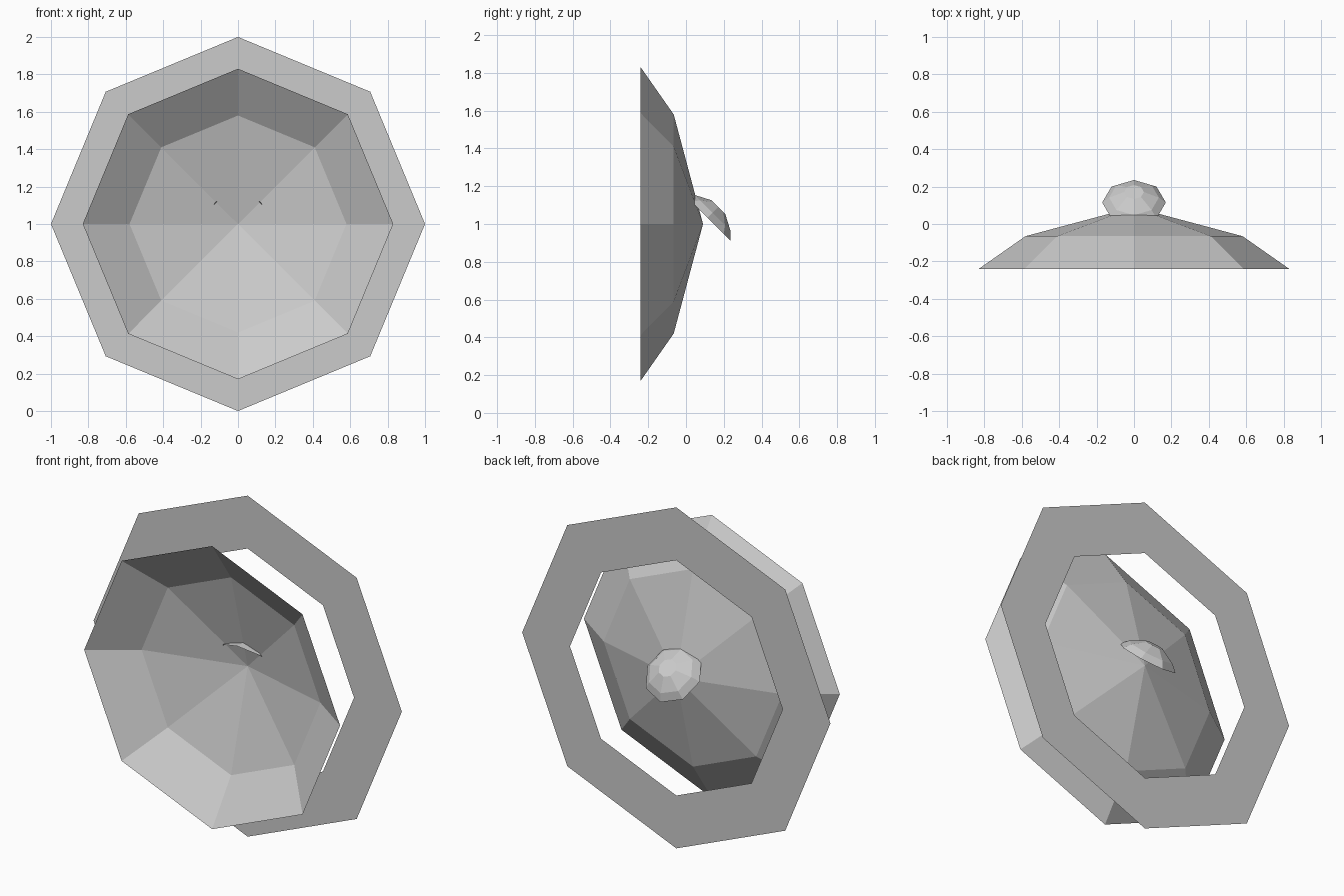
import bpy, bmesh
from math import cos, sin, pi, radians

SIDES = 8

cube = bpy.data.objects.get("Cube")
if cube:
    bpy.data.objects.remove(cube, do_unlink=True)

# Single plain grey
GREY = (0.6, 0.6, 0.6, 1.0)
grey = bpy.data.materials.new("plain_grey")
grey.use_nodes = True
grey.diffuse_color = GREY
grey.node_tree.nodes["Principled BSDF"].inputs["Base Color"].default_value = GREY


def lathe(name, profile, location, tilt, cap=False):
    """Eight-sided shell from (radius, height) points; radius 0 makes a tip."""
    bm = bmesh.new()
    rings = []
    for radius, height in profile:
        count = SIDES if radius else 1
        rings.append([bm.verts.new((radius * cos(2 * pi * i / SIDES),
                                    radius * sin(2 * pi * i / SIDES), height))
                      for i in range(count)])
    for low, high in zip(rings, rings[1:]):
        for i in range(SIDES):
            j = (i + 1) % SIDES
            if len(high) == 1:
                bm.faces.new((low[i], low[j], high[0]))
            else:
                bm.faces.new((low[i], low[j], high[j], high[i]))
    if cap:
        bm.faces.new(rings[-1])
    mesh = bpy.data.meshes.new(name)
    bm.to_mesh(mesh)
    bm.free()
    mesh.materials.append(grey)
    obj = bpy.data.objects.new(name, mesh)
    obj.location = location
    obj.rotation_euler.x = radians(tilt)
    bpy.context.collection.objects.link(obj)
    return obj


# Shallow dish, open to the front with its tip at the back
lathe("dish", [(0.83, -0.24), (0.58, -0.065), (0, 0.09)], (0, 0, 1), -90)

# Flat ring level with the tip of the dish
lathe("flat_ring", [(1.0, 0.09), (0.69, 0.09)], (0, 0, 1), -90)

# Small open dome tilted up and back, poking through the dish
lathe("small_dome", [(0.17, 0), (0.133, 0.037), (0.053, 0.079)],
      (0, 0.115, 1.033), -45, cap=True)
